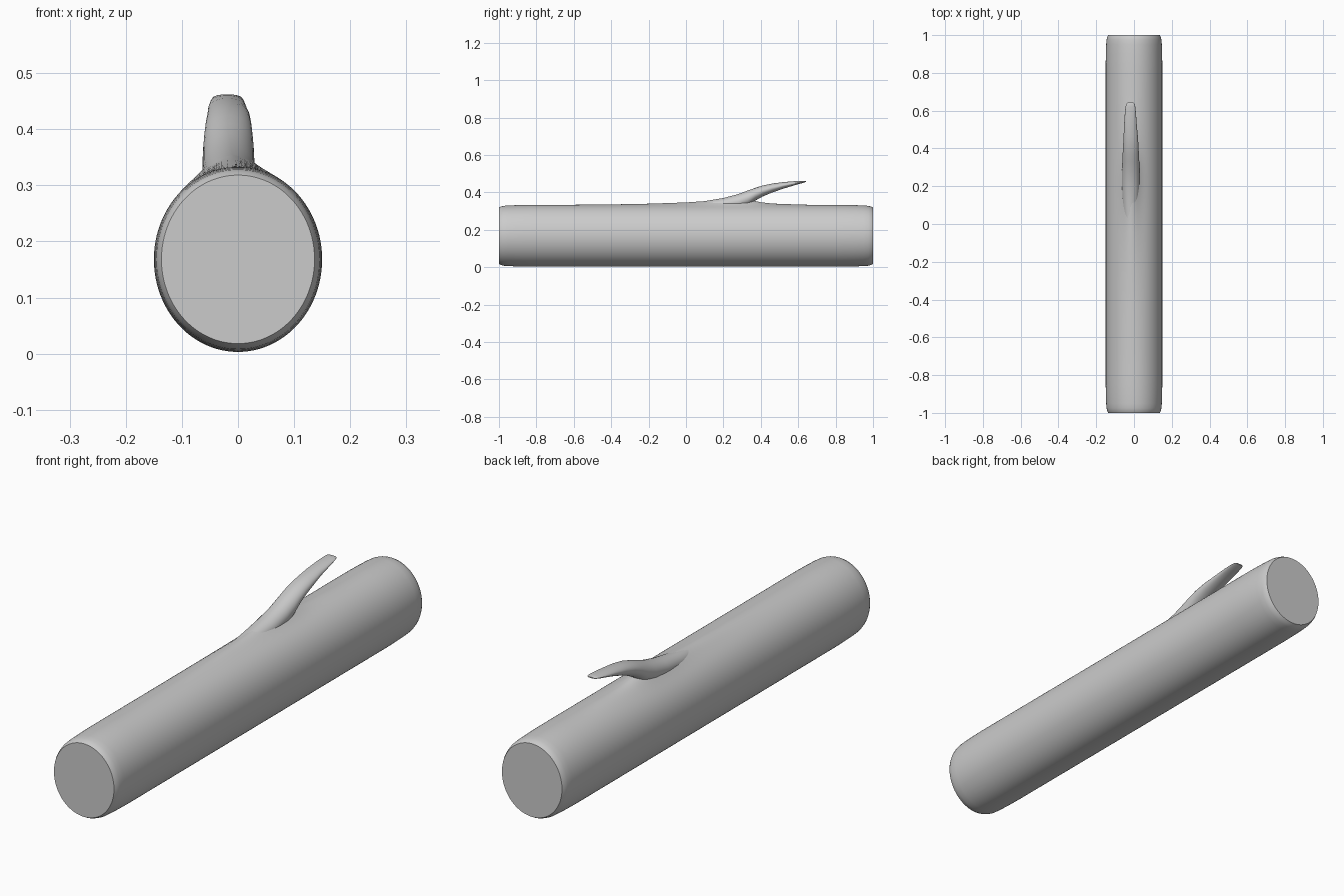
import bpy, bmesh
from math import sin, cos, pi, exp

if "Cube" in bpy.data.objects:
    bpy.data.objects.remove(bpy.data.objects["Cube"])


def interp(table, t):
    # smooth lookup in a small (position, value) table
    if t <= table[0][0]:
        return table[0][1]
    for (a, va), (b, vb) in zip(table, table[1:]):
        if t <= b:
            s = (t - a) / (b - a)
            return va + (vb - va) * s
    return table[-1][1]


def loft(name, rings):
    # skin closed rings of points and cap both ends
    bm = bmesh.new()
    loops = [[bm.verts.new(p) for p in ring] for ring in rings]
    n = len(loops[0])
    for a, b in zip(loops, loops[1:]):
        for i in range(n):
            j = (i + 1) % n
            bm.faces.new((a[i], a[j], b[j], b[i]))
    bm.faces.new(loops[0])
    bm.faces.new(loops[-1])
    bmesh.ops.recalc_face_normals(bm, faces=bm.faces)
    mesh = bpy.data.meshes.new(name)
    bm.to_mesh(mesh)
    bm.free()
    obj = bpy.data.objects.new(name, mesh)
    bpy.context.collection.objects.link(obj)
    bpy.context.view_layer.objects.active = obj
    obj.select_set(True)
    bpy.ops.object.shade_smooth_by_angle(angle=1.0)
    obj.select_set(False)
    return obj


BRANCH_X = -0.017

# Log: oval trunk with softened ends and a low ridge flowing into the branch
ridge = [(-0.7, 0), (-0.4, .003), (-0.2, .007), (0, .014), (.1, .021), (.2, .033),
         (.28, .036), (.34, .028), (.4, .015), (.47, .007), (.65, .001), (.75, 0)]
end = [(1.0, .91), (.99, .945), (.975, .97), (.95, .982), (.9, .993), (.84, 1.0)]
ys = [-y for y, _ in end] + [-.8 + .05 * i for i in range(33)] + [y for y, _ in reversed(end)]
scale = [(y, s) for y, s in reversed(end)]
rings = []
for y in ys:
    s, h, ring = interp(scale, abs(y)), interp(ridge, y), []
    for i in range(96):
        a = 2 * pi * i / 96
        x, z = .15 * s * cos(a), .168 + .165 * s * sin(a)
        if sin(a) > 0:
            z += h * exp(-((x - BRANCH_X) / .042) ** 2)
        ring.append((x, y, z))
    rings.append(ring)
loft("log", rings)

# Branch stub: flattened tapering limb (y, underside z, top z, half width)
sections = [(-.05, .27, .338, .03), (.1, .28, .353, .042), (.2, .29, .370, .046),
            (.28, .305, .391, .046), (.33, .325, .410, .045), (.37, .356, .424, .043),
            (.41, .378, .437, .041), (.46, .399, .447, .038), (.52, .420, .455, .034),
            (.58, .438, .460, .030), (.62, .449, .462, .026), (.636, .454, .462, .022),
            (.642, .456, .460, .016)]
rings = []
for y, lo, hi, w in sections:
    cx = BRANCH_X if y < .5 else BRANCH_X - .002
    rings.append([(cx + w * cos(2 * pi * i / 32), y,
                   (lo + hi) / 2 + (hi - lo) / 2 * sin(2 * pi * i / 32)) for i in range(32)])
loft("branch_stub", rings)
